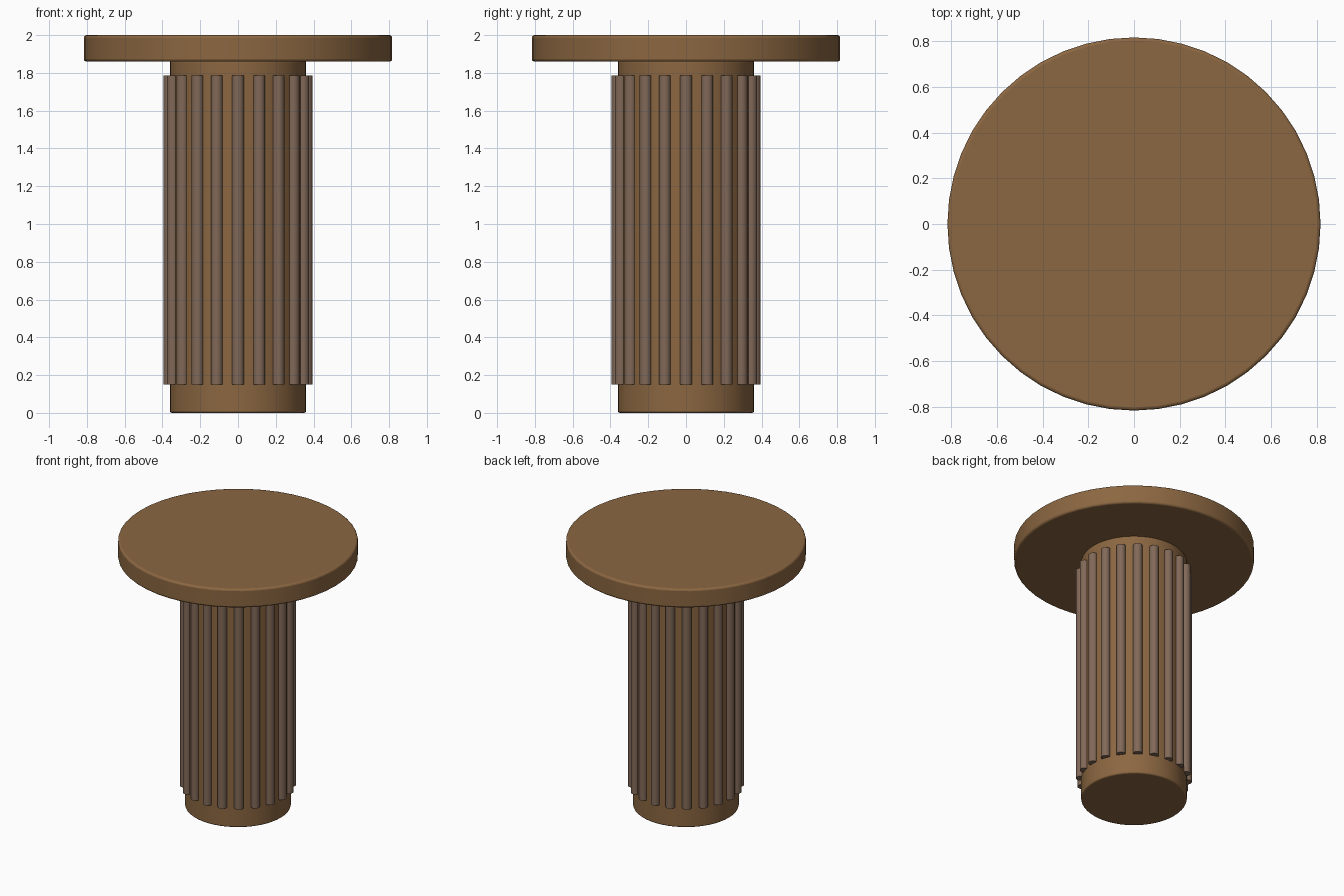
import bpy
import math

if "Cube" in bpy.data.objects:
    bpy.data.objects.remove(bpy.data.objects["Cube"], do_unlink=True)


def make_material(name, rgb):
    mat = bpy.data.materials.new(name)
    mat.use_nodes = True
    color = (*rgb, 1.0)
    mat.diffuse_color = color
    mat.node_tree.nodes["Principled BSDF"].inputs["Base Color"].default_value = color
    return mat


def make_cylinder(name, radius, bottom, top, sides, mat, bevel=0.0, xy=(0, 0)):
    bpy.ops.mesh.primitive_cylinder_add(
        vertices=sides, radius=radius, depth=top - bottom,
        location=(xy[0], xy[1], (bottom + top) / 2))
    obj = bpy.context.object
    obj.name = name
    obj.data.materials.append(mat)
    if bevel:
        mod = obj.modifiers.new("rounded_rim", "BEVEL")
        mod.width = bevel
        mod.segments = 3
        mod.limit_method = "ANGLE"
        mod.angle_limit = math.radians(40)
    bpy.ops.object.shade_smooth_by_angle(angle=math.radians(40))
    return obj


wood = make_material("warm_brown_wood", (0.26, 0.135, 0.053))
slat_wood = make_material("grey_brown_wood", (0.22, 0.14, 0.098))

# Round top and central column
make_cylinder("table_top", 0.816, 1.86, 2.0, 48, wood, bevel=0.014)
make_cylinder("column", 0.36, 0.0, 1.865, 48, wood, bevel=0.01)

# Ring of half-sunk rods around the column
ROD_COUNT = 20
RING_RADIUS = 0.363
for i in range(ROD_COUNT):
    angle = math.tau * i / ROD_COUNT
    xy = (RING_RADIUS * math.cos(angle), RING_RADIUS * math.sin(angle))
    rod = make_cylinder(f"fluted_rod_{i + 1}", 0.032, 0.15, 1.785, 16, slat_wood, xy=xy)
    rod.rotation_euler.z = angle
